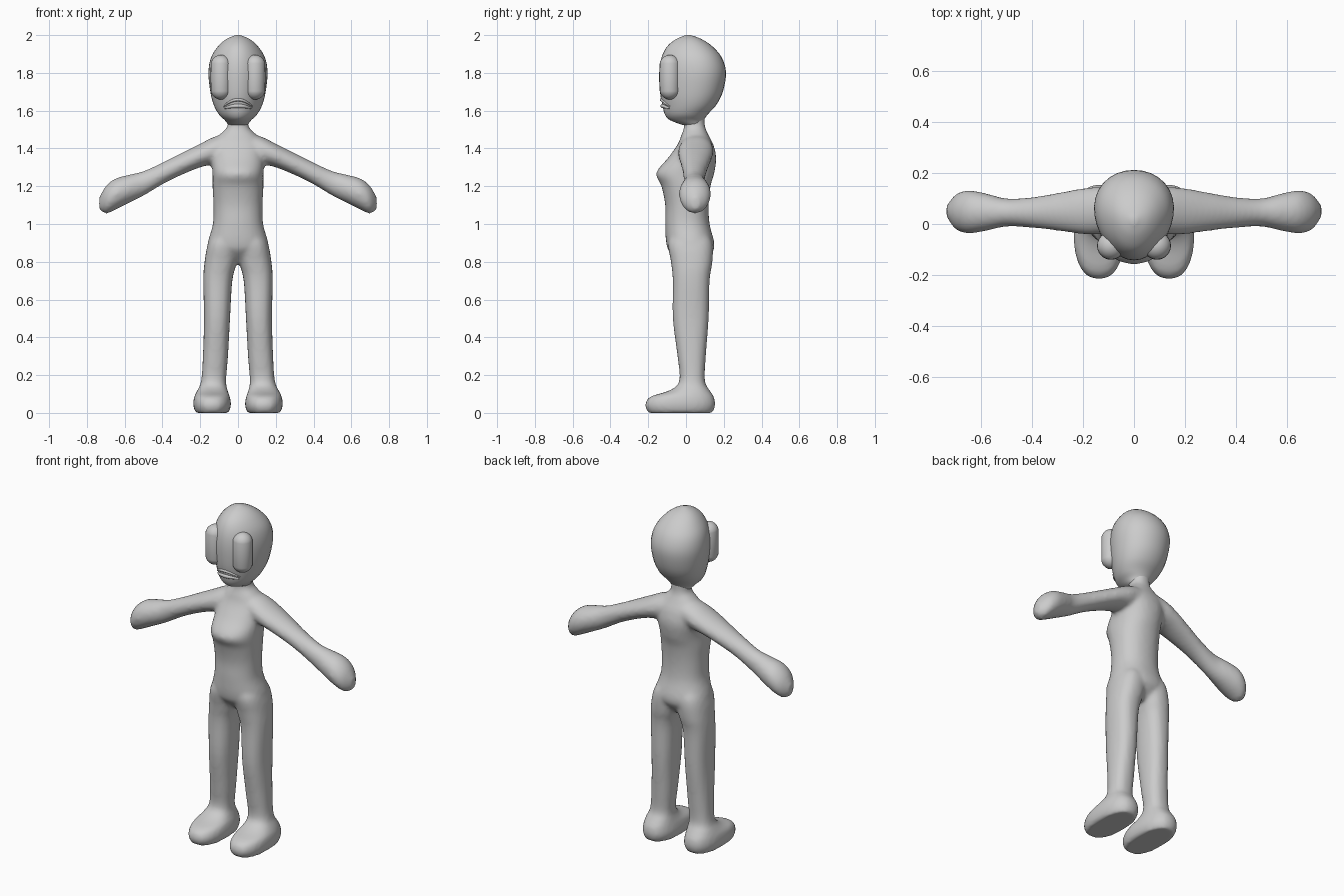
import bpy, bmesh, math
from mathutils import Vector
from mathutils.bvhtree import BVHTree

cube = bpy.data.objects.get("Cube")
if cube:
    bpy.data.objects.remove(cube)

grey = bpy.data.materials.new("plain grey")
grey.use_nodes = True
COLOUR = (0.6, 0.6, 0.6, 1)
grey.diffuse_color = COLOUR
grey.node_tree.nodes["Principled BSDF"].inputs["Base Color"].default_value = COLOUR


def catmull(rows, steps):
    """Smoothly fill in rows between the given cross-sections."""
    result = []
    for i in range(len(rows) - 1):
        p, q = rows[i], rows[i + 1]
        before = rows[max(i - 1, 0)]
        after = rows[min(i + 2, len(rows) - 1)]
        for s in range(steps):
            t = s / steps
            row = []
            for a, b, c, d in zip(before, p, q, after):
                row.append(b + t * ((c - a) + t * ((2 * a - 5 * b + 4 * c - d)
                           + t * (3 * (b - c) + d - a))) / 2)
            result.append(row)
    result.append(rows[-1])
    return result


def loft(bm, rows, place, taper=0.0, power=1.0, sides=32, steps=4):
    """Skin rows of (position, low a, high a, low b, high b)."""
    rings = []
    for pos, a0, a1, b0, b1 in catmull(rows, steps):
        ring = []
        for k in range(sides):
            angle = math.tau * k / sides
            c, s = math.cos(angle), math.sin(angle)
            c = math.copysign(abs(c) ** power, c) * (1 + taper * s)
            s = math.copysign(abs(s) ** power, s)
            a = (a0 + a1) / 2 + (a1 - a0) / 2 * c
            b = (b0 + b1) / 2 + (b1 - b0) / 2 * s
            ring.append(bm.verts.new(place(pos, a, b)))
        rings.append(ring)
    for low, high in zip(rings, rings[1:]):
        for k in range(sides):
            n = (k + 1) % sides
            bm.faces.new((low[k], low[n], high[n], high[k]))
    bm.faces.new(rings[0][::-1])
    bm.faces.new(rings[-1])


def finish(name, bm):
    bmesh.ops.recalc_face_normals(bm, faces=bm.faces)
    mesh = bpy.data.meshes.new(name)
    bm.to_mesh(mesh)
    for face in mesh.polygons:
        face.use_smooth = True
    mesh.materials.append(grey)
    obj = bpy.data.objects.new(name, mesh)
    bpy.context.collection.objects.link(obj)
    return obj


# Body: torso, arms and legs fused into one skin
body = bmesh.new()
torso = [
    (.79, -.05, .05, -.02, .09),
    (.85, -.15, .15, -.085, .14),
    (.9, -.16, .16, -.105, .15),
    (1, -.133, .133, -.11, .125),
    (1.1, -.13, .13, -.11, .12),
    (1.2, -.135, .135, -.13, .13),
    (1.27, -.135, .135, -.158, .15),
    (1.35, -.14, .14, -.095, .16),
    (1.42, -.14, .14, -.045, .145),
    (1.47, -.1, .1, -.025, .12),
    (1.52, -.055, .055, -.01, .1),
    (1.6, -.06, .06, -.02, .1),
]
loft(body, torso, lambda p, a, b: (a, b, p), power=.9)
arm = [
    (.06, 1.33, 1.48, -.03, .14),
    (.13, 1.315, 1.46, -.04, .145),
    (.2, 1.3, 1.425, -.04, .14),
    (.31, 1.255, 1.37, -.025, .12),
    (.4, 1.21, 1.325, -.015, .105),
    (.5, 1.15, 1.28, -.01, .1),
    (.58, 1.11, 1.26, -.027, .12),
    (.65, 1.075, 1.24, -.037, .132),
    (.7, 1.055, 1.2, -.02, .115),
    (.735, 1.08, 1.14, .03, .07),
]
leg = [
    (0, .05, .225, -.2, .14),
    (.04, .037, .237, -.217, .155),
    (.085, .043, .232, -.19, .148),
    (.12, .055, .215, -.085, .125),
    (.17, .063, .195, -.035, .1),
    (.3, .053, .186, -.045, .105),
    (.5, .042, .18, -.07, .12),
    (.7, .03, .184, -.07, .125),
    (.8, .005, .177, -.08, .14),
    (.9, -.01, .158, -.095, .14),
    (.97, .01, .12, -.06, .1),
]
for side in (1, -1):
    loft(body, arm, lambda p, a, b: (side * p, b, a))
    loft(body, leg, lambda p, a, b: (side * a, b, p), power=.85)
skin = finish("body", body)
remesh = skin.modifiers.new("fuse", "REMESH")
remesh.mode = "VOXEL"
remesh.voxel_size = .012
remesh.use_smooth_shade = True
soften = skin.modifiers.new("soften", "SMOOTH")
soften.iterations = 5

# Head: egg narrowing towards the face
head = bmesh.new()
skull = [
    (1.525, -.05, .05, -.02, .085),
    (1.55, -.07, .07, -.085, .095),
    (1.58, -.1, .1, -.112, .115),
    (1.63, -.127, .127, -.125, .16),
    (1.7, -.145, .145, -.138, .195),
    (1.8, -.155, .155, -.142, .212),
    (1.88, -.142, .142, -.13, .19),
    (1.94, -.105, .105, -.1, .14),
    (1.98, -.06, .06, -.05, .08),
    (2, -.01, .01, 0, .025),
]
loft(head, skull, lambda p, a, b: (a, b, p), taper=.15)
face_tree = BVHTree.FromBMesh(head)
finish("head", head)

# Eyes: upright capsules
for side, word in ((1, "left"), (-1, "right")):
    bm = bmesh.new()
    bmesh.ops.create_uvsphere(bm, u_segments=24, v_segments=16, radius=.055)
    for v in bm.verts:
        if abs(v.co.z) > .001:
            v.co.z += math.copysign(.063, v.co.z)
    bmesh.ops.translate(bm, verts=bm.verts, vec=(side * .09, -.085, 1.777))
    finish(word + "_eye", bm)


# Mouth: arched lips lying on the face
def lip(name, middle, drop, reach, radius):
    curve = bpy.data.curves.new(name, "CURVE")
    curve.dimensions = "3D"
    curve.bevel_depth = radius
    curve.bevel_resolution = 3
    curve.use_fill_caps = True
    count = 13
    line = curve.splines.new("POLY")
    line.points.add(count - 1)
    for k, point in enumerate(line.points):
        t = 2 * k / (count - 1) - 1
        x, z = reach * t, middle - drop * t * t
        hit = face_tree.ray_cast(Vector((x, -1, z)), Vector((0, 1, 0)))[0]
        point.co = (x, hit.y, z, 1)
        point.radius = 1 - .6 * t * t
    curve.materials.append(grey)
    obj = bpy.data.objects.new(name, curve)
    bpy.context.collection.objects.link(obj)


lip("upper_lip", 1.658, .035, .075, .008)
lip("lower_lip", 1.625, .012, .07, .011)
